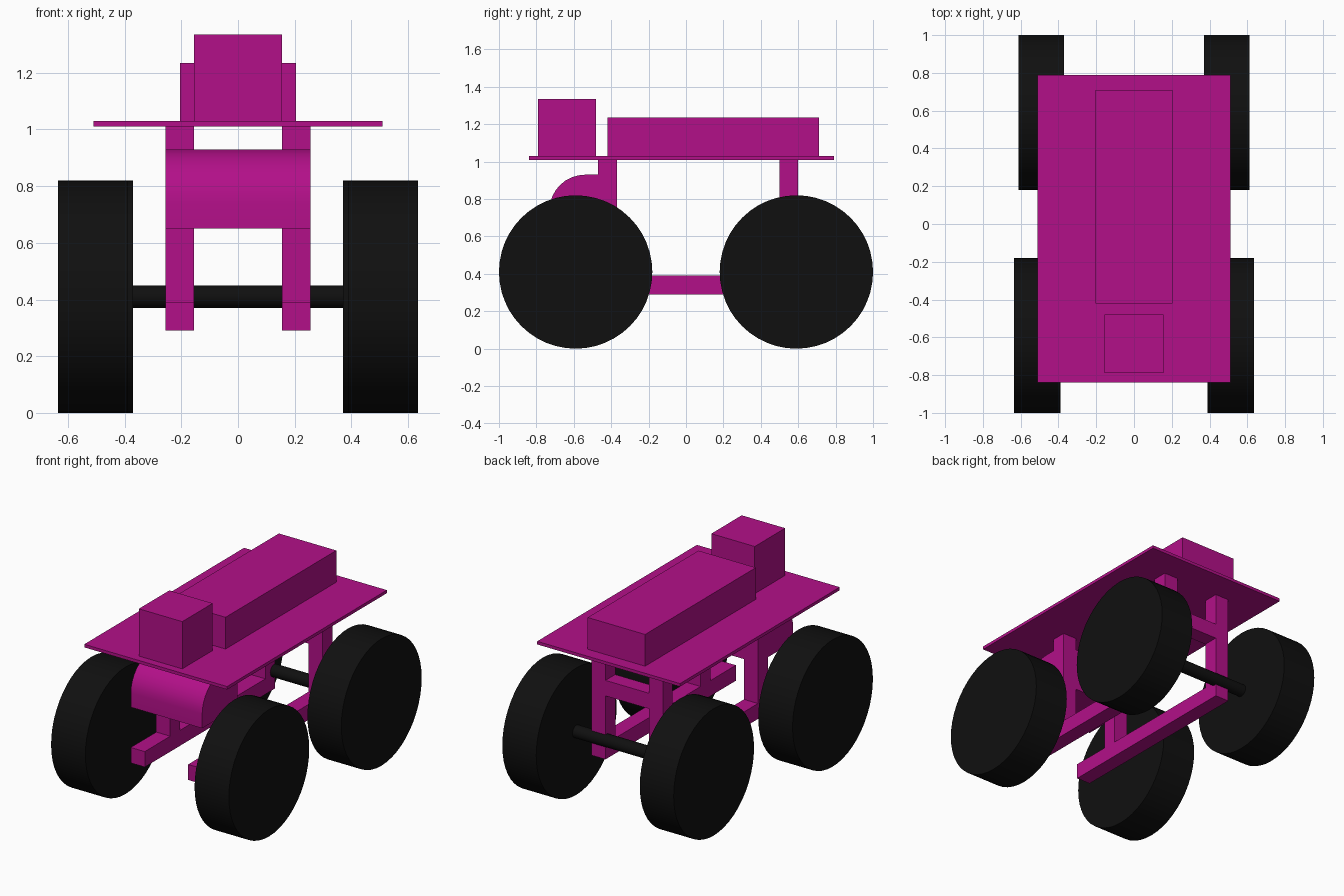
import bpy, bmesh, math

if "Cube" in bpy.data.objects:
    bpy.data.objects.remove(bpy.data.objects["Cube"])


def material(name, rgb):
    m = bpy.data.materials.new(name)
    m.diffuse_color = (*rgb, 1)
    m.use_nodes = True
    m.node_tree.nodes["Principled BSDF"].inputs["Base Color"].default_value = m.diffuse_color
    return m


MAGENTA = material("magenta", (0.45, 0.005, 0.25))
BLACK = material("black", (0.005, 0.005, 0.005))


def box(name, x, y, z):
    """Box from (min, max) ranges."""
    mid = [(a + b) / 2 for a, b in (x, y, z)]
    bpy.ops.mesh.primitive_cube_add(size=1, location=mid)
    ob = bpy.context.object
    ob.name = name
    for v in ob.data.vertices:
        v.co = [c * (r[1] - r[0]) for c, r in zip(v.co, (x, y, z))]
    ob.data.materials.append(MAGENTA)
    return ob


def cylinder(name, x, y, z, radius, sides):
    """Cylinder lying along x."""
    bpy.ops.mesh.primitive_cylinder_add(
        vertices=sides, radius=radius, depth=x[1] - x[0],
        location=((x[0] + x[1]) / 2, y, z), rotation=(0, math.pi / 2, 0))
    ob = bpy.context.object
    ob.name = name
    ob.data.materials.append(BLACK)
    bpy.ops.object.shade_smooth_by_angle(angle=math.radians(30))


# Deck with the two boxes on top
box("deck", (-0.51, 0.51), (-0.84, 0.79), (1.01, 1.03))
box("long_box", (-0.205, 0.205), (-0.42, 0.71), (1.03, 1.235))
box("front_box", (-0.155, 0.155), (-0.79, -0.48), (1.03, 1.335))

# Frame rails, posts and wheels on both sides
for side, s in (("right", 1), ("left", -1)):
    xr = sorted((s * 0.155, s * 0.255))
    box(f"rail_{side}", xr, (-0.73, 0.6), (0.29, 0.39))
    box(f"front_post_{side}", xr, (-0.47, -0.37), (0.39, 1.01))
    box(f"rear_post_{side}", xr, (0.5, 0.6), (0.39, 1.01))
    cylinder(f"front_wheel_{side}", sorted((s * 0.39, s * 0.635)), -0.59, 0.41, 0.41, 48)
    cylinder(f"rear_wheel_{side}", sorted((s * 0.37, s * 0.612)), 0.59, 0.41, 0.41, 48)

# Rear axle and the bar between the rear posts
cylinder("rear_axle", (-0.38, 0.38), 0.59, 0.41, 0.04, 24)
box("rear_crossbar", (-0.155, 0.155), (0.5, 0.6), (0.7, 0.8))

# Front housing with its upper front edge rounded
housing = box("front_housing", (-0.255, 0.255), (-0.73, -0.37), (0.65, 0.93))
bm = bmesh.new()
bm.from_mesh(housing.data)
edge = [e for e in bm.edges if all(v.co.y < 0 and v.co.z > 0 for v in e.verts)]
bmesh.ops.bevel(bm, geom=edge, offset=0.19, segments=8, profile=0.5, affect='EDGES')
bm.to_mesh(housing.data)
bm.free()
bpy.context.view_layer.objects.active = housing
housing.select_set(True)
bpy.ops.object.shade_smooth_by_angle(angle=math.radians(30))
